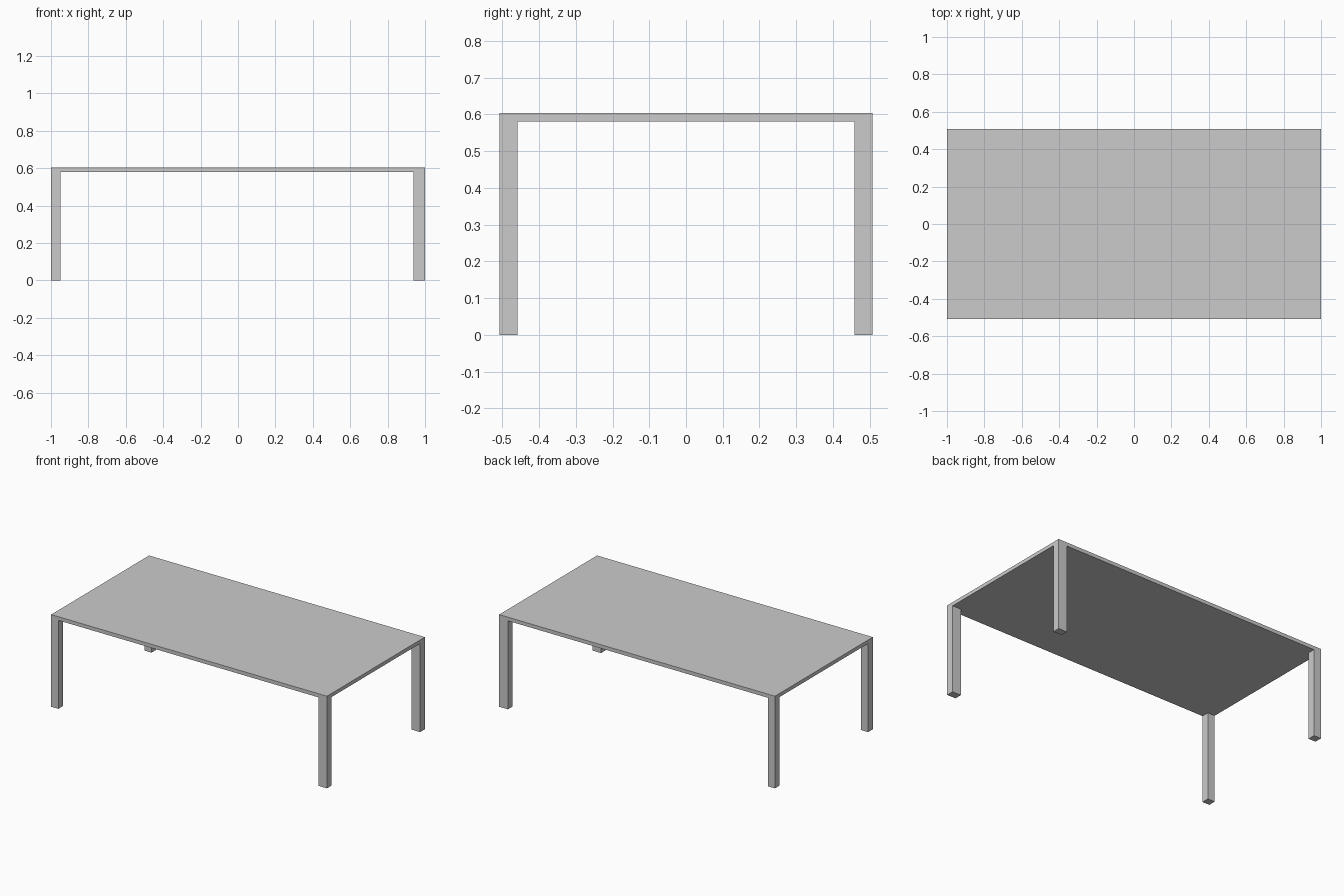
import bpy

if "Cube" in bpy.data.objects:
    bpy.data.objects.remove(bpy.data.objects["Cube"])

HALF_X, HALF_Y = 1.0, 0.507
TOP_Z, UNDER_Z = 0.604, 0.58
LEG_Y = 0.049


def box(name, lo, hi):
    """Axis-aligned box between two opposite corners."""
    bpy.ops.mesh.primitive_cube_add(size=1, location=[(a + b) / 2 for a, b in zip(lo, hi)])
    obj = bpy.context.object
    obj.name = name
    obj.scale = [b - a for a, b in zip(lo, hi)]
    bpy.ops.object.transform_apply(location=False, rotation=False, scale=True)
    return obj


# Thin slab top
box("table_top", (-HALF_X, -HALF_Y, UNDER_Z), (HALF_X, HALF_Y, TOP_Z))

# Corner legs, flush with the slab edges (right pair slightly wider)
for side, x0, x1 in (("left", -HALF_X, -0.948), ("right", 0.937, HALF_X)):
    for end, y0, y1 in (("front", -HALF_Y, -HALF_Y + LEG_Y), ("back", HALF_Y - LEG_Y, HALF_Y)):
        box(f"{end}_{side}_leg", (x0, y0, 0), (x1, y1, UNDER_Z))
